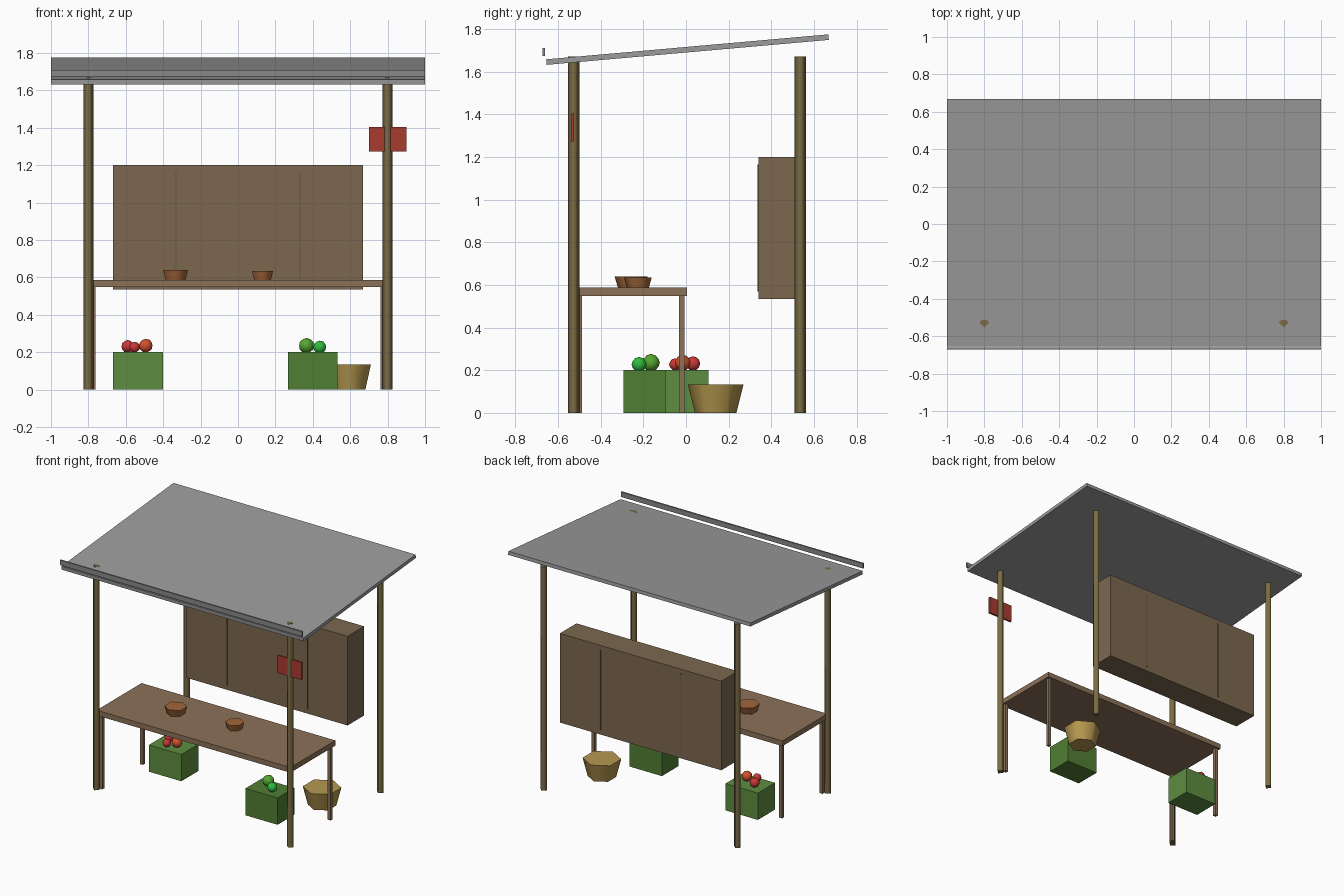
import bpy
import math

if "Cube" in bpy.data.objects:
    bpy.data.objects.remove(bpy.data.objects["Cube"])


def mat(name, r, g, b):
    m = bpy.data.materials.new(name)
    m.diffuse_color = (r, g, b, 1)
    m.use_nodes = True
    m.node_tree.nodes["Principled BSDF"].inputs["Base Color"].default_value = m.diffuse_color
    return m


ROOF = mat("roof_grey", 0.33, 0.33, 0.33)
TRIM = mat("trim_grey", 0.25, 0.25, 0.25)
POLE = mat("pole_wood", 0.20, 0.15, 0.06)
TABLE = mat("table_wood", 0.26, 0.165, 0.095)
PANEL = mat("cabinet_wood", 0.20, 0.14, 0.078)
SLAT = mat("slat_wood", 0.17, 0.115, 0.063)
CRATE_A = mat("crate_green", 0.109, 0.27, 0.05)
CRATE_B = mat("crate_dark_green", 0.083, 0.21, 0.033)
WICKER = mat("wicker", 0.47, 0.32, 0.078)
CLAY = mat("clay", 0.36, 0.13, 0.04)
SIGN = mat("sign_red", 0.40, 0.045, 0.03)
RED = mat("fruit_red", 0.60, 0.04, 0.04)
ORANGE = mat("fruit_orange_red", 0.65, 0.08, 0.025)
GREEN = mat("fruit_green", 0.09, 0.38, 0.03)
LIME = mat("fruit_bright_green", 0.03, 0.50, 0.05)


def finish(name, material):
    o = bpy.context.object
    o.name = name
    o.data.materials.append(material)
    return o


def box(name, lo, hi, material, tilt=0):
    centre = [(a + b) / 2 for a, b in zip(lo, hi)]
    bpy.ops.mesh.primitive_cube_add(size=1, location=centre, rotation=(tilt, 0, 0))
    o = finish(name, material)
    o.scale = [b - a for a, b in zip(lo, hi)]
    return o


def cone(name, x, y, z0, z1, r0, r1, sides, material):
    # Smooth sides, flat caps
    bpy.ops.mesh.primitive_cone_add(vertices=sides, radius1=r0, radius2=r1,
                                    depth=z1 - z0, location=(x, y, (z0 + z1) / 2))
    o = finish(name, material)
    for p in o.data.polygons:
        p.use_smooth = abs(p.normal.z) < 0.9
    return o


def fruit(name, x, y, z, r, material):
    bpy.ops.mesh.primitive_ico_sphere_add(subdivisions=2, radius=r, location=(x, y, z))
    bpy.ops.object.shade_smooth()
    return finish(name, material)


# Sloped roof and the trim board floating above its front edge
box("roof", (-1, -0.657, 1.690), (1, 0.671, 1.716), ROOF, math.radians(5.05))
box("roof_trim", (-1, -0.672, 1.673), (1, -0.660, 1.71), TRIM)

# Posts and table legs
for sx, side in ((-1, "left"), (1, "right")):
    for y, end in ((-0.527, "front"), (0.536, "back")):
        cone(f"{end}_{side}_post", sx * 0.8, y, 0, 1.67, 0.0267, 0.0267, 4, POLE)
    for y, end in ((-0.499, "front"), (-0.02, "back")):
        box(f"table_{end}_{side}_leg", (sx * 0.775 - 0.012, y - 0.012, 0),
            (sx * 0.775 + 0.012, y + 0.012, 0.55), TABLE)

# Table top with two bowls
box("table_top", (-0.8, -0.525, 0.548), (0.8, 0.005, 0.587), TABLE)
cone("large_bowl", -0.334, -0.257, 0.587, 0.64, 0.062, 0.078, 6, CLAY)
cone("small_bowl", 0.131, -0.226, 0.587, 0.634, 0.052, 0.065, 6, CLAY)

# Back cabinet with two thin dividing slats
box("back_cabinet", (-0.667, 0.34, 0.535), (0.667, 0.536, 1.2), PANEL)
for x in (-0.333, 0.333):
    box("cabinet_slat", (x - 0.007, 0.336, 0.57), (x + 0.007, 0.54, 1.165), SLAT)

# Sign on the front right post
box("sign", (0.70, -0.538, 1.272), (0.90, -0.524, 1.403), SIGN)

# Crates and basket
box("left_crate", (-0.667, -0.097, 0), (-0.40, 0.105, 0.2), CRATE_A)
box("right_crate", (0.267, -0.294, 0), (0.533, -0.097, 0.2), CRATE_B)
cone("basket", 0.597, 0.139, 0, 0.134, 0.097, 0.131, 6, WICKER)

# Fruit on the crates
fruit("red_fruit", -0.59, 0.033, 0.231, 0.034, RED)
fruit("small_red_fruit", -0.553, -0.05, 0.227, 0.029, RED)
fruit("orange_fruit", -0.493, -0.015, 0.235, 0.037, ORANGE)
fruit("green_fruit", 0.366, -0.164, 0.235, 0.041, GREEN)
fruit("bright_green_fruit", 0.437, -0.22, 0.227, 0.035, LIME)
